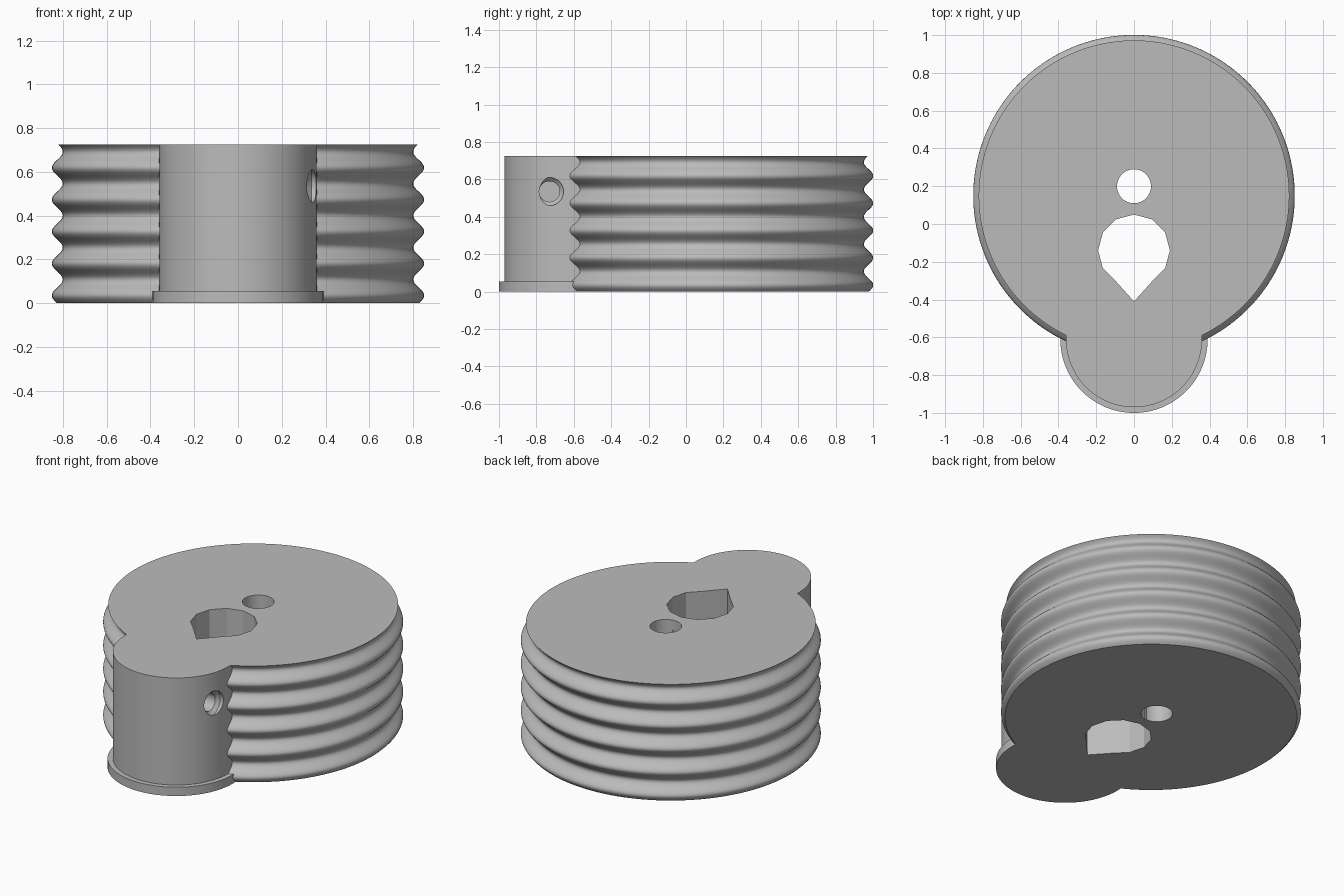
import bpy, bmesh, math
from mathutils import Vector, Matrix

if "Cube" in bpy.data.objects:
    bpy.data.objects.remove(bpy.data.objects["Cube"], do_unlink=True)

HEIGHT = 0.725
BODY_Y, BOSS_Y = 0.15, -0.61
PITCH = 0.146

grey = bpy.data.materials.new("plain grey")
grey.use_nodes = True
grey.diffuse_color = (0.5, 0.5, 0.5, 1)
grey.node_tree.nodes["Principled BSDF"].inputs["Base Color"].default_value = (0.5, 0.5, 0.5, 1)


def add_object(name, bm):
    bmesh.ops.recalc_face_normals(bm, faces=bm.faces)
    mesh = bpy.data.meshes.new(name)
    bm.to_mesh(mesh)
    bm.free()
    mesh.materials.append(grey)
    obj = bpy.data.objects.new(name, mesh)
    bpy.context.collection.objects.link(obj)
    return obj


def lathe(name, profile, matrix, segments=128):
    """Closed solid turned around z from (radius, height) pairs."""
    bm = bmesh.new()
    rings = []
    for r, z in profile:
        rings.append([bm.verts.new((r * math.cos(a), r * math.sin(a), z))
                      for a in (math.tau * i / segments for i in range(segments))])
    for low, high in zip(rings, rings[1:]):
        for i in range(segments):
            j = (i + 1) % segments
            bm.faces.new((low[i], low[j], high[j], high[i]))
    bm.faces.new(rings[0][::-1])
    bm.faces.new(rings[-1])
    bm.transform(matrix)
    return add_object(name, bm)


def prism(name, outline, bottom, top):
    bm = bmesh.new()
    face = bm.faces.new([bm.verts.new((x, y, bottom)) for x, y in outline])
    extruded = bmesh.ops.extrude_face_region(bm, geom=[face])["geom"]
    verts = [v for v in extruded if isinstance(v, bmesh.types.BMVert)]
    bmesh.ops.translate(bm, vec=(0, 0, top - bottom), verts=verts)
    return add_object(name, bm)


def combine(target, tool, operation):
    mod = target.modifiers.new(tool.name, "BOOLEAN")
    mod.operation, mod.solver, mod.object = operation, "EXACT", tool
    bpy.context.view_layer.objects.active = target
    bpy.ops.object.modifier_apply(modifier=mod.name)
    bpy.data.objects.remove(tool, do_unlink=True)


# Drum with five rounded ribs
steps = 100
ribs = []
for i in range(steps + 1):
    z = HEIGHT * i / steps
    ribs.append((0.826 + 0.025 * math.cos(math.tau * (z - 0.035) / PITCH), z))
drum = lathe("ribbed_drum", ribs, Matrix.Translation((0, BODY_Y, 0)), 160)

# Front boss standing on a thin foot flange
boss = lathe("front_boss", [(0.39, 0), (0.39, 0.055), (0.36, 0.055), (0.36, HEIGHT)],
             Matrix.Translation((0, BOSS_Y, 0)))
combine(drum, boss, "UNION")

# Round vertical hole
pin = lathe("pin_hole", [(0.09, -0.1), (0.09, HEIGHT + 0.1)],
            Matrix.Translation((0, 0.2, 0)), 48)
combine(drum, pin, "DIFFERENCE")

# Teardrop vertical hole: twelve-sided circle drawn out to a point
teardrop = []
for i in range(12):
    a = math.radians(-90 + 30 * i)
    reach = 0.27 if i == 0 else 0.19
    teardrop.append((reach * math.cos(a), -0.14 + reach * math.sin(a)))
combine(drum, prism("teardrop_hole", teardrop, -0.1, HEIGHT + 0.1), "DIFFERENCE")

# Countersunk blind holes on both sides of the boss
for side in (-1, 1):
    place = Matrix.Translation((0, -0.73, 0.535)) @ Vector((0, 0, 1)).rotation_difference(
        Vector((side, 0, 0))).to_matrix().to_4x4()
    hole = lathe("side_hole", [(0.055, 0.2), (0.055, 0.315), (0.075, 0.335), (0.075, 0.45)],
                 place, 40)
    combine(drum, hole, "DIFFERENCE")

bpy.ops.object.select_all(action="DESELECT")
drum.select_set(True)
bpy.context.view_layer.objects.active = drum
bpy.ops.object.shade_smooth_by_angle(angle=math.radians(27))
